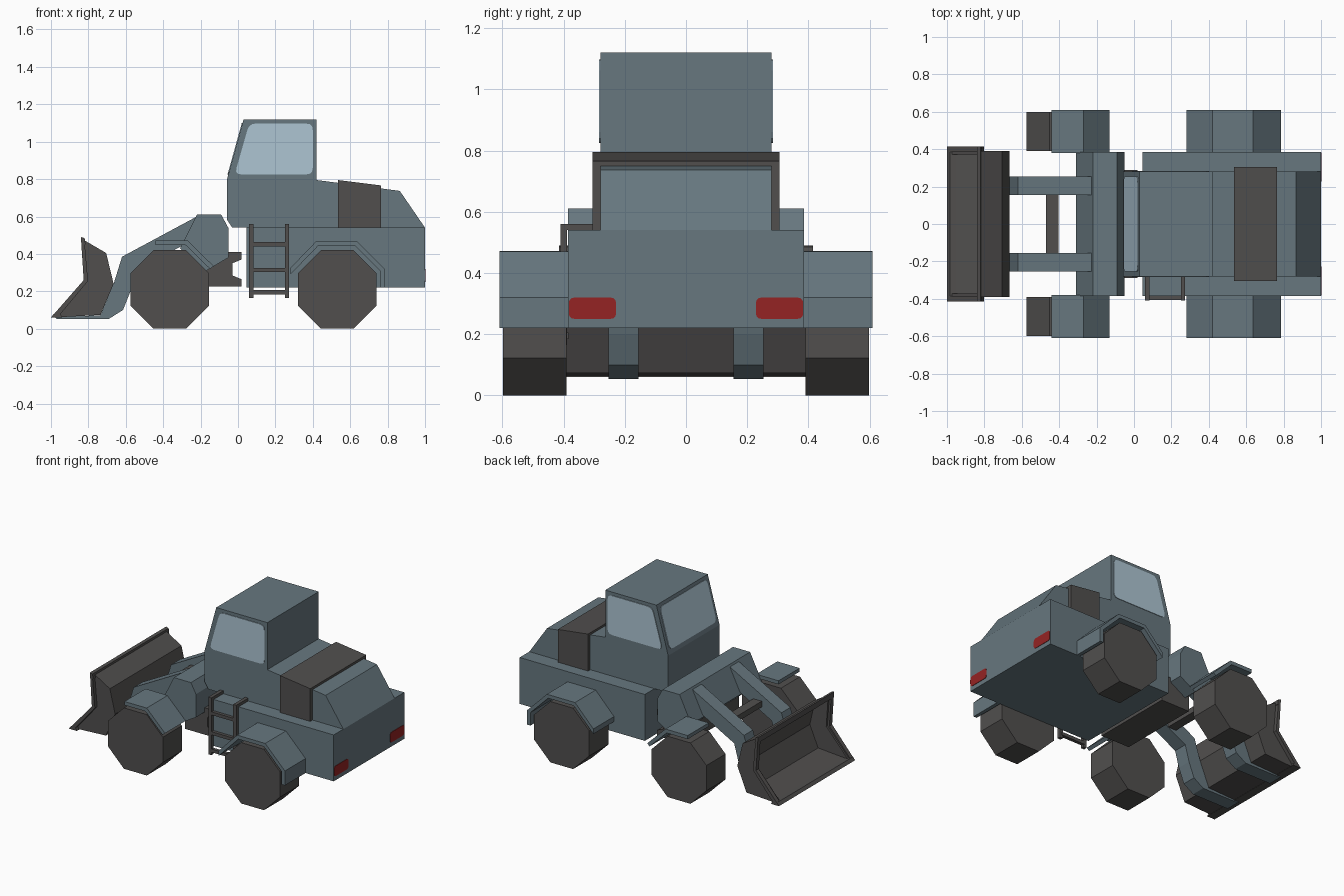
import bpy, bmesh, math
from mathutils import Vector


def material(name, rgb):
    m = bpy.data.materials.new(name)
    m.diffuse_color = (*rgb, 1)
    return m


BODY = material("slate_blue", (0.135, 0.185, 0.212))
DARK = material("dark_grey", (0.082, 0.078, 0.076))
GLASS = material("pale_glass", (0.42, 0.56, 0.65))
RED = material("light_red", (0.30, 0.017, 0.017))


def slab(name, pts, origin, u, v, n, depth, mat):
    """Flat outline in the u/v plane, extruded by depth along n."""
    o, u, v, n = map(Vector, (origin, u, v, n))
    bm = bmesh.new()
    face = bm.faces.new([bm.verts.new(o + u * a + v * b) for a, b in pts])
    new = bmesh.ops.extrude_face_region(bm, geom=[face])["geom"]
    bmesh.ops.translate(bm, vec=n * depth,
                        verts=[g for g in new if isinstance(g, bmesh.types.BMVert)])
    bmesh.ops.recalc_face_normals(bm, faces=bm.faces)
    me = bpy.data.meshes.new(name)
    bm.to_mesh(me)
    bm.free()
    me.materials.append(mat)
    ob = bpy.data.objects.new(name, me)
    bpy.context.collection.objects.link(ob)
    return ob


def prism(name, pts, y0, y1, mat):
    return slab(name, pts, (0, y0, 0), (1, 0, 0), (0, 0, 1), (0, 1, 0), y1 - y0, mat)


def box(name, x0, x1, y0, y1, z0, z1, mat):
    return prism(name, [(x0, z0), (x1, z0), (x1, z1), (x0, z1)], y0, y1, mat)


def pair(name, pts, y0, y1, mat):
    """Same profile on both sides of the machine."""
    prism(name + "_right", pts, -y1, -y0, mat)
    prism(name + "_left", pts, y0, y1, mat)


def rounded(pts, r):
    out = []
    for i, p in enumerate(pts):
        p, a, b = Vector(p), Vector(pts[i - 1]), Vector(pts[(i + 1) % len(pts)])
        s, e = p + (a - p).normalized() * r, p + (b - p).normalized() * r
        out += [tuple(s * (1 - t) ** 2 + p * 2 * t * (1 - t) + e * t * t)
                for t in (0, 0.33, 0.67, 1)]
    return out


# Rear chassis
box("rear_chassis", 0.045, 1.0, -0.385, 0.385, 0.22, 0.54, BODY)

# Cab and engine hood in one profile
prism("cab_and_hood", [(-0.03, 0.54), (-0.06, 0.585), (-0.06, 0.795), (0.03, 1.12),
                       (0.42, 1.12), (0.42, 0.795), (0.865, 0.737), (1.0, 0.54)],
      -0.28, 0.28, BODY)
prism("engine_grille_band", [(0.535, 0.54), (0.535, 0.795), (0.765, 0.766), (0.765, 0.54)],
      -0.305, 0.305, DARK)

# Windows
side = rounded([(-0.018, 0.825), (0.06, 1.097), (0.4, 1.097), (0.4, 0.825)], 0.035)
prism("side_window_right", side, -0.284, -0.279, GLASS)
prism("side_window_left", side, 0.279, 0.284, GLASS)
up = Vector((0.09, 0, 0.325)).normalized()
slab("windshield", rounded([(-0.255, 0.03), (0.255, 0.03), (0.255, 0.315), (-0.255, 0.315)], 0.035),
     (-0.06, 0, 0.795), (0, 1, 0), up, (-up.z, 0, up.x), 0.004, GLASS)

# Tail lights
for s, label in ((-1, "right"), (1, "left")):
    slab("tail_light_" + label,
         rounded([(s * 0.228, 0.25), (s * 0.383, 0.25), (s * 0.383, 0.32), (s * 0.228, 0.32)], 0.02),
         (0.998, 0, 0), (0, 1, 0), (0, 0, 1), (1, 0, 0), 0.005, RED)

# Eight sided wheels
R = 0.21 / math.cos(math.pi / 8)
for label, cx in (("front", -0.365), ("rear", 0.53)):
    pts = [(cx + R * math.cos(math.pi / 8 * (2 * i + 1)),
            0.21 + R * math.sin(math.pi / 8 * (2 * i + 1))) for i in range(8)]
    pair(label + "_wheel", pts, 0.39, 0.598, DARK)

# Fenders
pair("rear_fender", [(0.28, 0.325), (0.42, 0.47), (0.635, 0.47), (0.785, 0.32), (0.785, 0.22),
                     (0.76, 0.22), (0.76, 0.31), (0.625, 0.445), (0.43, 0.445), (0.28, 0.29)],
     0.38, 0.61, BODY)
pair("front_fender", [(-0.44, 0.472), (-0.27, 0.472), (-0.13, 0.335), (-0.15, 0.32),
                      (-0.28, 0.447), (-0.44, 0.447)], 0.38, 0.61, BODY)

# Front frame block and articulation joint
prism("front_frame", [(-0.22, 0.61), (-0.09, 0.61), (-0.052, 0.54), (-0.052, 0.38),
                      (-0.17, 0.31), (-0.31, 0.43)], -0.385, 0.385, BODY)
prism("pivot_joint", [(-0.2, 0.225), (0.018, 0.225), (0.018, 0.265), (-0.03, 0.285),
                      (-0.03, 0.35), (0.018, 0.37), (0.018, 0.41), (-0.2, 0.41)],
      -0.29, 0.29, DARK)

# Lift arms running under the bucket, and their tie bar
pair("lift_arm", [(-0.22, 0.6), (-0.62, 0.385), (-0.665, 0.24), (-0.735, 0.072), (-0.98, 0.062),
                  (-0.97, 0.053), (-0.69, 0.053), (-0.615, 0.1), (-0.575, 0.2),
                  (-0.545, 0.31), (-0.25, 0.47)], 0.155, 0.253, BODY)
box("arm_tie_bar", -0.47, -0.405, -0.16, 0.16, 0.385, 0.425, DARK)

# Bucket: folded shell, side plates and wider rim along the opening
outer = [(-0.99, 0.06), (-0.735, 0.074), (-0.665, 0.24), (-0.705, 0.405), (-0.825, 0.475)]
inner = [(-0.825, 0.455), (-0.72, 0.393), (-0.685, 0.24), (-0.748, 0.094), (-0.97, 0.078)]
prism("bucket_shell", outer + inner, -0.39, 0.39, DARK)
pair("bucket_side", outer + [(-0.81, 0.26)], 0.372, 0.39, DARK)
pair("bucket_rim", [(-1.0, 0.06), (-0.825, 0.26), (-0.84, 0.49), (-0.822, 0.485),
                    (-0.802, 0.255), (-0.965, 0.06)], 0.385, 0.415, DARK)
prism("bucket_top_lip", [(-0.84, 0.49), (-0.837, 0.45), (-0.815, 0.45), (-0.82, 0.485)],
      -0.415, 0.415, DARK)
prism("bucket_cutting_edge", [(-1.0, 0.06), (-0.985, 0.08), (-0.95, 0.08), (-0.94, 0.06)],
      -0.415, 0.415, DARK)

# Ladder on the right side
for i, x in enumerate((0.06, 0.25)):
    box(f"ladder_rail_{i}", x, x + 0.024, -0.41, -0.388, 0.165, 0.56, DARK)
    box(f"ladder_top_{i}", x, x + 0.024, -0.39, -0.275, 0.54, 0.56, DARK)
for i, z in enumerate((0.195, 0.315, 0.452)):
    box(f"ladder_rung_{i}", 0.075, 0.26, -0.407, -0.384, z - 0.011, z + 0.011, DARK)
